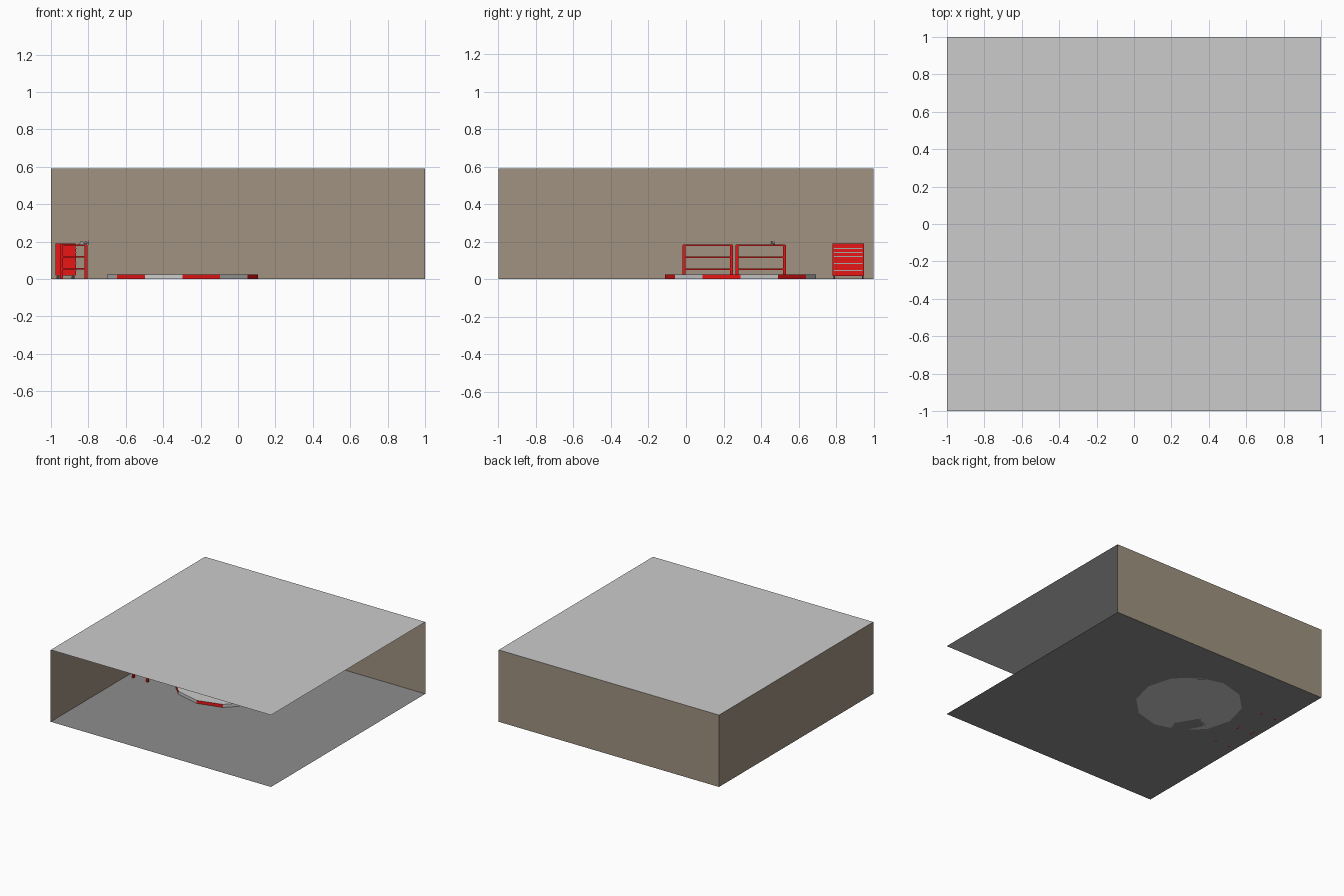
import bpy, bmesh, math

if "Cube" in bpy.data.objects:
    bpy.data.objects.remove(bpy.data.objects["Cube"])


def material(name, rgb):
    m = bpy.data.materials.new(name)
    m.diffuse_color = (*rgb, 1)
    m.use_nodes = True
    m.node_tree.nodes["Principled BSDF"].inputs["Base Color"].default_value = m.diffuse_color
    return m


RED = material("red paint", (0.8, 0.008, 0.008))
WALL = material("wall paint", (0.35, 0.29, 0.22))
FLOOR = material("dark floor", (0.27, 0.27, 0.27))
DARK = material("dark metal", (0.06, 0.06, 0.06))
STEEL = material("steel", (0.4, 0.4, 0.4))
LIGHT = material("light grey", (0.8, 0.8, 0.8))


def finish(name, bm, *mats):
    mesh = bpy.data.meshes.new(name)
    bm.to_mesh(mesh)
    bm.free()
    ob = bpy.data.objects.new(name, mesh)
    bpy.context.collection.objects.link(ob)
    for m in mats:
        mesh.materials.append(m)
    return ob


def sheet(name, corners, mat=None):
    bm = bmesh.new()
    bm.faces.new([bm.verts.new(c) for c in corners])
    return finish(name, bm, *([mat] if mat else []))


def box(name, x, y, z, mat):
    """Box from (min, max) pairs."""
    bm = bmesh.new()
    bmesh.ops.create_cube(bm, size=1)
    for v in bm.verts:
        v.co = [a + (b - a) * (c + 0.5) for (a, b), c in zip((x, y, z), v.co)]
    return finish(name, bm, mat)


def rod(name, loc, radius, depth, rot, mat, sides=8):
    bm = bmesh.new()
    bmesh.ops.create_cone(bm, cap_ends=True, segments=sides, radius1=radius,
                          radius2=radius, depth=depth)
    ob = finish(name, bm, mat)
    ob.location, ob.rotation_euler = loc, rot
    return ob


# Room shell: floor, ceiling, back wall, left wall
H = 0.59
sheet("floor", [(-1, -1, 0), (1, -1, 0), (1, 1, 0), (-1, 1, 0)], FLOOR)
sheet("ceiling", [(-1, -1, H), (-1, 1, H), (1, 1, H), (1, -1, H)])
sheet("back_wall", [(-1, 1, 0), (1, 1, 0), (1, 1, H), (-1, 1, H)], WALL)
sheet("left_wall", [(-1, -1, 0), (-1, 1, 0), (-1, 1, H), (-1, -1, H)], WALL)

# Twelve-sided display platform with alternating red and grey sides
bm = bmesh.new()
bmesh.ops.create_cone(bm, cap_ends=True, segments=12, radius1=0.403,
                      radius2=0.403, depth=0.025)
top = [f for f in bm.faces if f.normal.z > 0.9]
bmesh.ops.inset_region(bm, faces=top, thickness=0.025)
for f in bm.faces:
    if abs(f.normal.z) < 0.1:
        c = f.calc_center_median()
        sector = int((math.degrees(math.atan2(c.y, c.x)) % 360) // 30)
        f.material_index = sector % 2
platform = finish("platform", bm, LIGHT, RED)
platform.location = (-0.297, 0.29, 0.0125)

# Two workbenches along the left wall
P = 0.016
X0, X1 = -0.952, -0.805
for n, y0 in enumerate((-0.018, 0.264), 1):
    y1 = y0 + 0.268
    for x in (X0, X1 - P):
        for y in (y0, y1 - P):
            box(f"bench_{n}_post", (x, x + P), (y, y + P), (0, 0.183), RED)
    for z in (0.05, 0.114, 0.176):
        box(f"bench_{n}_shelf", (X0 + 0.003, X1 - 0.003),
            (y0 + 0.003, y1 - 0.003), (z, z + 0.008), RED)

# Bench vise
box("vise_base", (-0.85, -0.82), (0.45, 0.475), (0.184, 0.19), STEEL)
box("vise_body", (-0.845, -0.825), (0.455, 0.47), (0.19, 0.2), STEEL)
box("vise_jaw", (-0.818, -0.81), (0.452, 0.473), (0.188, 0.202), STEEL)
rod("vise_screw", (-0.82, 0.4625, 0.193), 0.003, 0.04, (0, math.pi / 2, 0), STEEL)
rod("vise_handle", (-0.8, 0.4625, 0.193), 0.0015, 0.03, (math.pi / 4, 0, 0), STEEL)

# Tool cabinet with drawers, pulls and casters
box("cabinet_body", (-0.975, -0.87), (0.782, 0.95), (0.018, 0.19), RED)
edges = [0.022, 0.05, 0.088, 0.124, 0.145, 0.167]
for lo, hi in zip(edges, edges[1:]):
    box("drawer_front", (-0.87, -0.865), (0.79, 0.942), (lo, hi - 0.006), RED)
    box("drawer_pull", (-0.87, -0.863), (0.79, 0.942), (hi - 0.006, hi - 0.001), STEEL)
for x in (-0.962, -0.882):
    for y in (0.79, 0.942):
        rod("caster", (x, y, 0.009), 0.009, 0.01, (math.pi / 2, 0, 0), DARK, 12)
